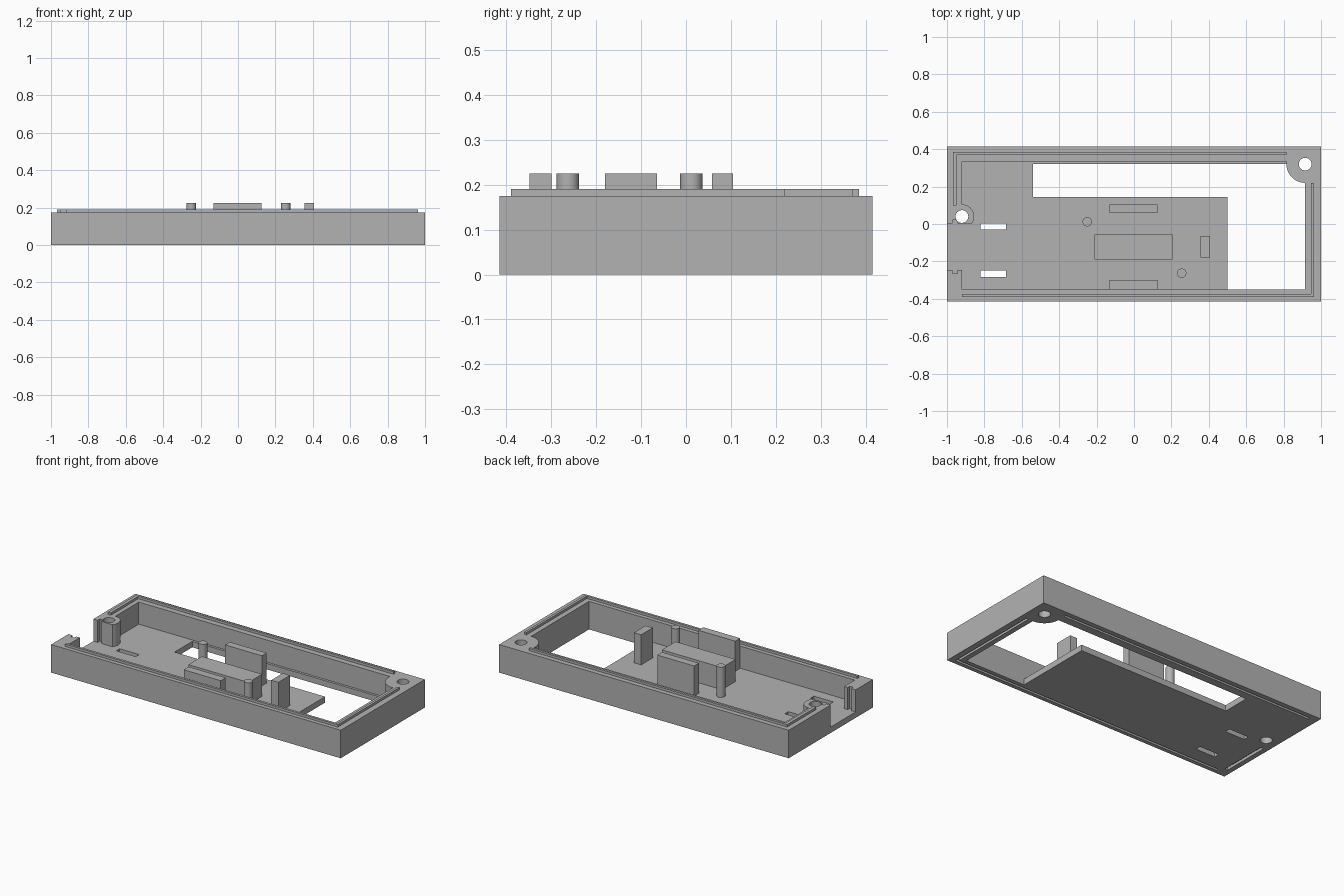
import bpy, bmesh
from math import cos, sin, radians

if "Cube" in bpy.data.objects:
    bpy.data.objects.remove(bpy.data.objects["Cube"])

# One grey plastic
grey = bpy.data.materials.new("grey_plastic")
grey.use_nodes = True
colour = (0.45, 0.45, 0.45, 1)
grey.diffuse_color = colour
grey.node_tree.nodes["Principled BSDF"].inputs["Base Color"].default_value = colour


def prism(name, outline, z0, z1):
    """Extrude a flat outline from z0 to z1."""
    bm = bmesh.new()
    face = bm.faces.new([bm.verts.new((x, y, z0)) for x, y in outline])
    up = bmesh.ops.extrude_face_region(bm, geom=[face])["geom"]
    for v in up:
        if isinstance(v, bmesh.types.BMVert):
            v.co.z = z1
    bmesh.ops.recalc_face_normals(bm, faces=bm.faces)
    mesh = bpy.data.meshes.new(name)
    bm.to_mesh(mesh)
    bm.free()
    mesh.materials.append(grey)
    obj = bpy.data.objects.new(name, mesh)
    bpy.context.collection.objects.link(obj)
    return obj


def rect(x0, x1, y0, y1):
    return [(x0, y0), (x1, y0), (x1, y1), (x0, y1)]


def arc(cx, cy, r, a0, a1, n=12):
    angles = [radians(a0 + (a1 - a0) * i / n) for i in range(n + 1)]
    return [(cx + r * cos(a), cy + r * sin(a)) for a in angles]


def circle(cx, cy, r, n=32):
    return arc(cx, cy, r, 0, 360, n)[:-1]


def cut(target, outline, z0, z1):
    cutter = prism("cutter", outline, z0, z1)
    cutter.hide_render = True
    mod = target.modifiers.new("cut", "BOOLEAN")
    mod.operation, mod.solver, mod.object = "DIFFERENCE", "EXACT", cutter
    bpy.context.view_layer.objects.active = target
    bpy.ops.object.modifier_apply(modifier=mod.name)
    bpy.data.objects.remove(cutter)


def smooth(obj):
    bpy.ops.object.select_all(action="DESELECT")
    obj.select_set(True)
    bpy.context.view_layer.objects.active = obj
    bpy.ops.object.shade_smooth_by_angle(angle=radians(30))


FLOOR, RIM, RIDGE, TALL = 0.037, 0.175, 0.19, 0.225
L, R, F, B = -0.92, 0.915, -0.35, 0.335   # inner wall faces
corner = arc(0.915, 0.32, 0.1, 270, 180)  # round of the corner screw post

# Case: the cavity outline leaves the screw posts and the slotted end gap standing
case = prism("case", rect(-1, 1, -0.415, 0.415), 0, RIM)
gap0, gap1, slot = -0.245, 0.002, 0.02
end_gap = [(-0.945, gap1), (-0.945, gap1 + slot), (-0.97, gap1 + slot), (-0.97, gap1),
           (-1.1, gap1), (-1.1, gap0), (-0.97, gap0), (-0.97, gap0 - slot),
           (-0.945, gap0 - slot), (-0.945, gap0), (L, gap0)]
cavity = ([(L, F), (R, F)] + corner + [(0.815, B), (L, B)]
          + arc(L, 0.04, 0.065, 90, -35.8) + end_gap)
cut(case, cavity, FLOOR, 0.4)

# Large floor opening, screw holes and strap slots
opening = [(-0.54, 0.145), (0.5, 0.145), (0.5, F), (R, F)] + corner + [(-0.54, 0.32)]
cut(case, opening, -0.1, 0.1)
for x, y in ((0.915, 0.32), (L, 0.04)):
    cut(case, circle(x, y, 0.034), -0.1, 0.4)
for y in (-0.283, -0.03):
    cut(case, rect(-0.82, -0.685, y, y + 0.034), -0.1, 0.1)

# Raised locating ridges on the rim, with matching grooves underneath
left_back = [(-0.968, 0.1), (-0.948, 0.1), (-0.948, 0.37), (0.815, 0.37),
             (0.815, 0.385), (-0.968, 0.385)]
front_right = [(L, -0.39), (0.962, -0.39), (0.962, 0.22), (0.947, 0.22),
               (0.947, -0.375), (L, -0.375)]
prism("left_back_ridge", left_back, RIM - 0.005, RIDGE)
prism("front_right_ridge", front_right, RIM - 0.005, RIDGE)
cut(case, front_right, -0.1, 0.017)
cut(case, rect(-0.948, 0.815, 0.37, 0.385), -0.1, 0.017)
cut(case, rect(-0.968, -0.948, -0.35, -0.04), -0.1, 0.017)
smooth(case)

# Supports standing on the floor
base = FLOOR - 0.01
for name, box, top in (
        ("centre_block", (-0.21, 0.205, -0.19, -0.055), RIM),
        ("back_support", (-0.13, 0.125, 0.058, 0.105), TALL),
        ("front_support", (-0.13, 0.125, -0.349, -0.3), TALL),
        ("side_support", (0.355, 0.405, -0.18, -0.065), TALL)):
    prism(name, rect(*box), base, top)

# Locating pins
for name, x, y in (("left_pin", -0.25, 0.012), ("right_pin", 0.255, -0.263)):
    smooth(prism(name, circle(x, y, 0.025), base, TALL))
